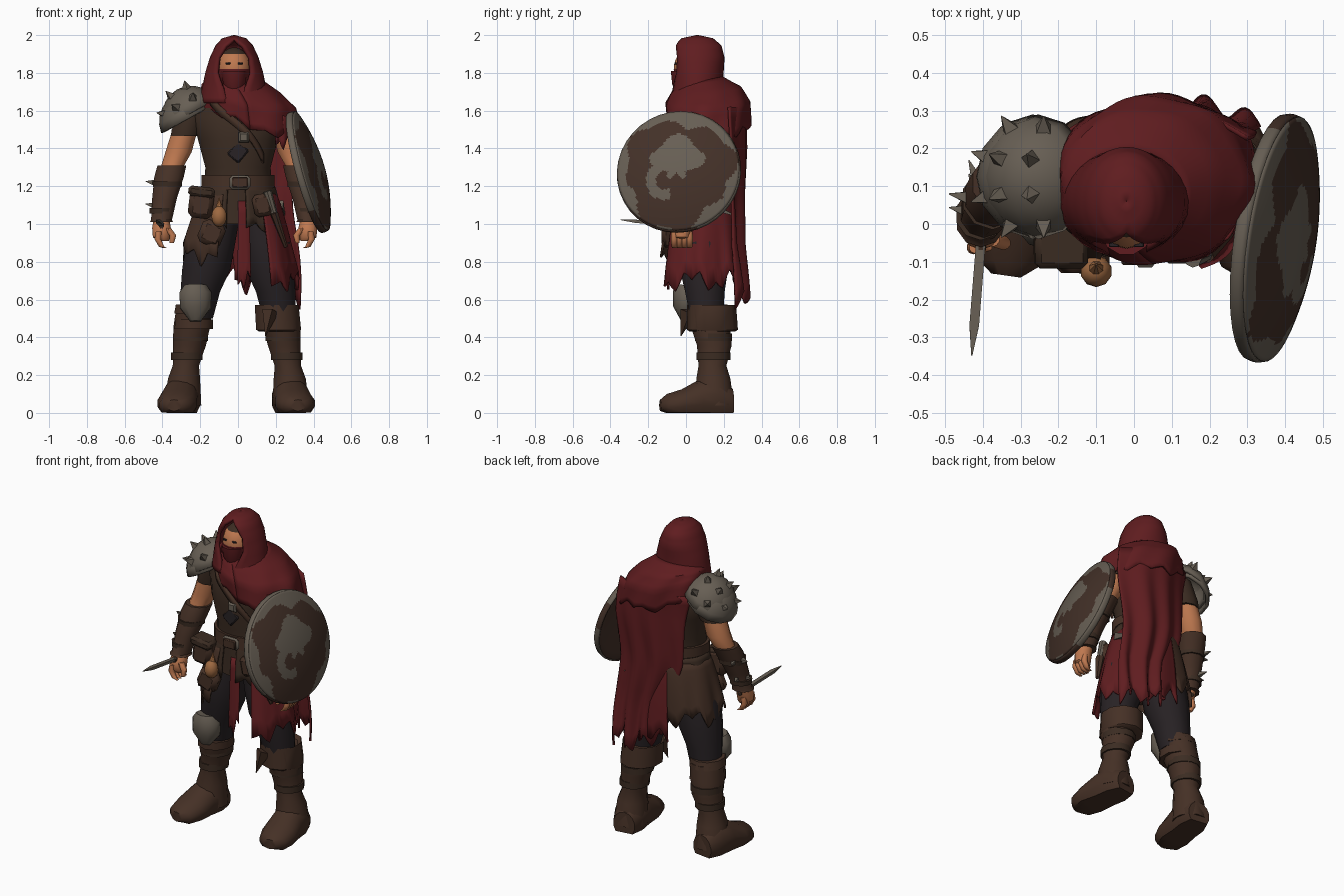
import bpy, bmesh
from math import sin, cos, pi, hypot
from mathutils import Matrix, Vector

cube = bpy.data.objects.get("Cube")
if cube:
    bpy.data.objects.remove(cube)


def material(name, *rgb):
    m = bpy.data.materials.new(name)
    m.use_nodes = True
    m.diffuse_color = (*rgb, 1)
    bsdf = next(n for n in m.node_tree.nodes if n.type == "BSDF_PRINCIPLED")
    bsdf.inputs["Base Color"].default_value = (*rgb, 1)
    bsdf.inputs["Roughness"].default_value = 0.9
    return m


RED = material("red cloth", .115, .012, .014)
LEATHER = material("brown leather", .06, .03, .019)
TUNIC = material("dark tunic", .044, .025, .016)
METAL = material("worn metal", .135, .113, .088)
SKIN = material("skin", .52, .19, .08)
TROUSERS = material("dark trousers", .021, .016, .018)
WOOD = material("shield wood", .056, .03, .021)
TAN = material("tan hide", .34, .14, .052)


def finish(name, verts, faces, mats, slots=None, thick=0):
    """Make an object, weld it, shade it and give it thickness."""
    me = bpy.data.meshes.new(name)
    me.from_pydata(verts, [], faces)
    for m in mats:
        me.materials.append(m)
    if slots:
        me.polygons.foreach_set("material_index", slots)
    bm = bmesh.new()
    bm.from_mesh(me)
    bmesh.ops.remove_doubles(bm, verts=bm.verts, dist=1e-5)
    bmesh.ops.recalc_face_normals(bm, faces=bm.faces)
    for f in bm.faces:
        f.smooth = True
    bm.to_mesh(me)
    bm.free()
    me.set_sharp_from_angle(angle=0.75)
    ob = bpy.data.objects.new(name, me)
    bpy.context.collection.objects.link(ob)
    if thick:
        mod = ob.modifiers.new("thickness", "SOLIDIFY")
        mod.thickness, mod.offset = thick, 0


def loft(name, rings, mat, n=12, frame=Matrix(), ground=False):
    """Skin elliptical rings (x, y, z, rx, ry) and cap both ends."""
    verts, faces = [], []
    for x, y, z, rx, ry in rings:
        for i in range(n):
            a = 2 * pi * (i + .5) / n
            p = frame @ Vector((x + rx * cos(a), y + ry * sin(a), z))
            if ground:
                p.z = max(p.z, 0)
            verts.append(p)
    for k in range(len(rings) - 1):
        for i in range(n):
            j = (i + 1) % n
            faces.append((k * n + i, k * n + j, k * n + n + j, k * n + n + i))
    faces += [tuple(range(n)), tuple(range(len(verts) - n, len(verts)))]
    finish(name, verts, faces, [mat])


def sheet(name, f, nu, nv, mats, thick=0, rule=None):
    """Surface f(u, v); rule(u, v) picks the material of a face."""
    verts = [f(i / nu, j / nv) for j in range(nv + 1) for i in range(nu + 1)]
    faces, slots, w = [], [], nu + 1
    for j in range(nv):
        for i in range(nu):
            k = j * w + i
            faces.append((k, k + 1, k + w + 1, k + w))
            slots.append(rule((i + .5) / nu, (j + .5) / nv) if rule else 0)
    finish(name, verts, faces, mats, slots, thick)


def at(rows, t):
    """Blend between the rows of a table."""
    t = min(max(t, 0), .9999) * (len(rows) - 1)
    k = int(t)
    return [a + (b - a) * (t - k) for a, b in zip(rows[k], rows[k + 1])]


def aim(base, direction):
    q = Vector(direction).to_track_quat("Z", "Y")
    return Matrix.Translation(base) @ q.to_matrix().to_4x4()


def spike(name, base, direction, r=.034, h=.048, mat=METAL, n=4):
    loft(name, [(0, 0, -.01, r, r), (0, 0, h, .002, .002)], mat, n, aim(base, direction))


def ball(name, c, r, mats, rule=None, n=16):
    sheet(name, lambda u, v: (c[0] + r[0] * sin(pi * v) * sin(2 * pi * u),
                              c[1] - r[1] * sin(pi * v) * cos(2 * pi * u),
                              c[2] + r[2] * cos(pi * v)), n, n, mats, rule=rule)


def box(name, loc, size, mat, tilt=0, bevel=.015):
    bm = bmesh.new()
    bmesh.ops.create_cube(bm, size=1)
    bmesh.ops.transform(bm, matrix=Matrix.Diagonal((*size, 1)), verts=bm.verts)
    bmesh.ops.bevel(bm, geom=bm.edges[:], offset=bevel, segments=1, affect="EDGES")
    bmesh.ops.transform(bm, matrix=Matrix.Translation(loc) @ Matrix.Rotation(tilt, 4, "Y"), verts=bm.verts)
    verts, faces = [v.co.copy() for v in bm.verts], [[v.index for v in f.verts] for f in bm.faces]
    bm.free()
    finish(name, verts, faces, [mat])


def jag(u, teeth, depth):
    return depth * (abs((u * teeth) % 1 * 2 - 1) + .6 * sin(u * teeth * 2.3))


# Torso, belt and chest strap
TORSO = [(0, .08, 1, .19, .15), (0, .08, 1.2, .18, .145), (0, .08, 1.3, .175, .145),
         (0, .09, 1.45, .215, .18), (0, .1, 1.57, .245, .17), (0, .1, 1.67, .18, .13), (0, .08, 1.76, .08, .08)]
loft("tunic", TORSO, TUNIC, 20)
loft("belt", [(0, .08, z, .195, .16) for z in (1.18, 1.26)], LEATHER, 20)
box("belt_buckle", (.01, -.085, 1.22), (.11, .03, .075), METAL)
box("buckle_center", (.01, -.099, 1.22), (.085, .02, .055), LEATHER, bevel=.005)


def strap(u, v):
    x, y, z, rx, ry = at(TORSO, .78 - .42 * u)
    a = -.75 + 1.5 * u
    return (x + (rx + .012) * sin(a), y - (ry + .012) * cos(a), z + .05 * v)


sheet("chest_strap", strap, 16, 1, [LEATHER], .015)
loft("strap_rivet", [(0, 0, 0, .04, .04), (0, 0, .015, .025, .025)], METAL, 4, aim((.03, -.1, 1.46), (0, -1, 0)))
box("tunic_patch", (.0, -.068, 1.38), (.08, .03, .09), TROUSERS, .7, .008)

# Head with hair, bare eye band and mask
ball("head", (-.02, .035, 1.82), (.09, .1, .115), [TUNIC, SKIN, RED],
     lambda u, v: 0 if v < .25 else 1 if v < .49 else 2)
for s in (-1, 1):
    box("eye", (-.02 + s * .033, -.055, 1.85), (.026, .012, .01), TROUSERS, 0, .002)
loft("mask_point", [(-.02, -.02, 1.68, .025, .025), (-.02, -.015, 1.74, .06, .06), (-.02, -.008, 1.81, .072, .075)], RED)

# Hood, open at the front: height, half sizes, opening
HOOD = [(1.64, .17, .14, .2), (1.72, .16, .13, .36), (1.8, .145, .13, .64), (1.88, .12, .135, .72),
        (1.94, .092, .12, .48), (1.975, .06, .08, 0), (1.992, 0, 0, 0)]


def hood(u, v):
    z, rx, ry, gap = at(HOOD, v)
    a = gap + (2 * pi - 2 * gap) * u
    return (-.02 + rx * sin(a), .06 - ry * cos(a), z)


sheet("hood", hood, 24, 18, [RED], .018)

# Cowl draped over the shoulders
COWL = [(1.755, -.015, .075, .14, .115), (1.715, .015, .11, .2, .18), (1.66, .05, .115, .245, .215), (1.56, .065, .118, .265, .215)]


def cowl(u, v):
    z, x, y, rx, ry = at(COWL, v)
    a = 2 * pi * u
    fold = 1 + .035 * sin(7 * a + 5 * v) * v
    z += v * (-.07 * sin(a) - .03 * cos(a) ** 2) - .02 * cos(a) * (1 - v) - v ** 4 * jag(u, 11, .03)
    return (x + rx * fold * sin(a), y - ry * fold * cos(a), z)


sheet("cowl", cowl, 66, 12, [RED], .015)
sheet("neck_fold", lambda u, v: ((.148 + .025 * cos(2 * pi * v)) * sin(2 * pi * u),
                                 .085 - (.12 + .025 * cos(2 * pi * v)) * cos(2 * pi * u),
                                 1.7 - .03 * sin(2 * pi * u) - .03 * cos(2 * pi * u) + .03 * sin(2 * pi * v)), 24, 8, [RED])

# Torn cape: height, left and right edge, depth
CAPE = [(1.62, -.2, .3, .315), (1.4, -.17, .31, .315), (1.15, -.13, .3, .3), (.9, -.06, .31, .295), (.65, -.02, .32, .315)]


def cape(u, v):
    z, x0, x1, y = at(CAPE, v)
    y += .022 * sin(19 * u + 3 * v) * (.1 + v) - .09 * (2 * u - 1) ** 2 * (1 - .4 * v)
    return (x0 + (x1 - x0) * u + .015 * sin(9 * v), y, z - v ** 6 * jag(u, 6, .065) + .12 * v ** 3 * (1 - u) ** 3)


sheet("cape", cape, 42, 16, [RED], .012)
sheet("torn_shoulder_cloth", lambda u, v: (.2 + .12 * u, -.05 + .16 * u * u + .01 * sin(12 * u),
                                           1.58 - .02 * u - v * (.11 + jag(u, 3, .05))), 18, 4, [RED], .01)


def skirt(name, a0, a1, top, low, flare, teeth, mat):
    def f(u, v):
        a = a0 + (a1 - a0) * u
        r = 1 + flare * v ** .8 + .05 * v * sin(9 * a)
        back = 1 - .2 * v * max(0, -cos(a))
        return (.19 * r * sin(a), .095 - .16 * r * back * cos(a), top + (low - top) * v - v ** 3 * jag(u, teeth, .06))
    sheet(name, f, teeth * 6, 6, [mat], .012)


skirt("red_skirt", .62, 3.4, 1.18, .73, .63, 8, RED)
skirt("front_rag", .0, .3, 1.12, .74, .15, 2, RED)
skirt("leather_skirt", 3.2, 5.9, 1.18, .87, .52, 7, LEATHER)
skirt("tunic_hem", .2, 6.0, 1.2, 1.04, .16, 11, TUNIC)

# Legs, boots and feet
for s, side in ((-1, "right"), (1, "left")):
    loft(side + "_thigh", [(s * x, y, z, r, r) for x, y, z, r in
         ((.1, .09, 1.08, .12), (.145, .09, .9, .135), (.168, .095, .76, .132), (.2, .1, .64, .108), (.22, .11, .5, .09))], TROUSERS)
    loft(side + "_boot", [(s * x - .006, y, z, r, r * 1.06) for x, y, z, r in
         ((.225, .12, .55, .1), (.24, .13, .45, .1), (.25, .15, .36, .09), (.27, .14, .25, .072),
          (.28, .145, .18, .088), (.285, .15, .04, .1))], LEATHER)
    foot = aim((s * .275 - .01, .245, .05), (s * .14, -1, 0))
    loft(side + "_foot", [(0, 0, 0, .07, .08), (0, .02, .08, .1, .14), (0, .02, .17, .098, .11), (0, 0, .27, .108, .075),
                          (0, -.01, .35, .085, .06), (0, -.01, .385, .04, .03)], LEATHER, 14, foot, True)
    for z in (.3, .4):
        loft(side + "_boot_strap", [(s * (.325 - .2 * z) - .006, .145, z + d, .056 + .1 * z, .066 + .09 * z) for d in (-.02, .02)], TUNIC)
loft("left_boot_cuff", [(.22, .14, .43, .112, .12), (.215, .14, .44, .125, .135), (.205, .135, .57, .122, .13), (.205, .135, .55, .1, .11)], LEATHER, 10)
spike("left_cuff_flap", (.17, .01, .53), (-.2, -.3, -1), .045, .13, LEATHER)
for z in (.47, .55):
    loft("knee_strap", [(-.235, .115, z - .025, .108, .115), (-.23, .11, z + .025, .104, .11)], LEATHER, 10)
loft("knee_guard", [(0, 0, -.1, .03, .02), (0, 0, -.03, .085, .07), (0, 0, .05, .09, .08), (0, .01, .09, .06, .06)],
     METAL, 10, aim((-.225, .005, .585), (0, .12, 1)))

# Arms, bracers and hands
for s, side, dx in ((-1, "right", 0), (1, "left", -.035)):
    def limb(name, rows, mat):
        loft(side + name, [(s * x + dx, y, z, r, r) for x, y, z, r in rows], mat, 10)
    limb("_sleeve", ((.22, .12, 1.62, .085), (.27, .125, 1.5, .085), (.28, .125, 1.465, .08)), TUNIC)
    limb("_upper_arm", ((.28, .125, 1.5, .07), (.315, .125, 1.38, .073), (.35, .11, 1.3, .062), (.365, .08, 1.24, .06)), SKIN)
    limb("_bracer", ((.35, .11, 1.31, .08), (.365, .08, 1.25, .082), (.39, .04, 1.13, .068), (.405, .01, 1.02, .058), (.405, .005, 1.01, .066)), LEATHER)
    limb("_palm", ((.405, .01, 1.03, .042), (.405, -.015, .98, .052), (.405, -.02, .93, .048), (.395, -.02, .91, .03)), SKIN)
    for i in range(4):
        y = -.062 + i * .027
        limb("_finger", ((.42, y, .96, .016), (.425, y, .92, .018), (.405, y, .88, .015), (.385, y, .872, .01)), SKIN)
    limb("_thumb", ((.375, -.04, .98, .02), (.345, -.05, .94, .019), (.35, -.05, .9, .012)), SKIN)
    for z in (1.07, 1.21):
        x, y = .405 - (z - 1.07) * .22, .025 + (z - 1.07) * .3
        limb("_bracer_strap", ((x, y, z - .014, .066 + (z - 1.07) * .1), (x, y, z + .014, .068 + (z - 1.07) * .1)), TUNIC)
for z in (1.1, 1.22):
    spike("bracer_spike", (-.45, .03 + (z - 1.08) * .3, z), (-1, .2, .15), .022, .04)
    spike("bracer_spike", (-.42, .085 + (z - 1.08) * .3, z), (-.4, 1, .1), .02, .045)

# Knife in the right hand
loft("knife_grip", [(0, 0, 0, .015, .015), (0, 0, .11, .015, .015)], TUNIC, 8, aim((-.405, .04, .985), (0, -1, .06)))
loft("knife_blade", [(0, 0, 0, .018, .012), (0, 0, .22, .018, .012), (0, 0, .3, .002, .001)], METAL, 4, aim((-.405, -.05, .995), (-.08, -1, .09)))

# Spiked pauldron on the right shoulder, two overlapping plates
def dome(a, t, k):
    frame = aim((-.24 - .015 * k, .125, 1.565 - .03 * k), (-.5, 0, .9))
    return frame @ Vector((.158 * sin(t) * cos(a), .152 * sin(t) * sin(a), .16 * cos(t)))


for k in range(2):
    sheet("pauldron_plate", lambda u, v: dome(2 * pi * u, 1.42 * v, k), 12, 5, [METAL], .018)
for t, count in ((.42, 4), (1, 8)):
    for i in range(count):
        p = dome(2 * pi * (i + .5) / count, t, 0)
        if p.x < -.22:
            spike("pauldron_spike", p, p - Vector((-.24, .125, 1.565)))

# Round shield on the left arm, tilted outwards
normal = Vector((1, -.15, .28)).normalized()
across = Vector((0, 0, 1)).cross(normal).normalized()
upward = normal.cross(across)


def disc(u, v, drop=0):
    a, r = 2 * pi * u, .325 * v
    rise = .063 * (1 - v ** 2) - drop
    return Vector((.387, -.04, 1.28)) + across * r * cos(a) + upward * r * sin(a) + normal * rise


def worn(u, v):
    a = 2 * pi * u
    x, y = v * cos(a), v * sin(a)
    blot = hypot(x / .4, (y - .2) / .34) < 1 + .16 * sin(5 * a)
    tail = abs(hypot(x + .18, y + .2) - .24) < .085 and y < .1 and x < -.1
    rim = v > .88 + .09 * sin(3 * a + .6) + .05 * sin(8 * a) - .05 * sin(a)
    return 1 if blot or tail or rim else 0


sheet("shield_face", disc, 96, 28, [WOOD, METAL], .008, worn)
sheet("shield_back", lambda u, v: disc(u, v, .02), 36, 6, [WOOD], .026)
sheet("shield_rim", lambda u, v: disc(u, 1.0 + .01 * sin(pi * v), .035 * v), 36, 3, [METAL, WOOD], .008,
      lambda u, v: int(.62 < u < .8 or u < .08))

# Pouches and hip knife
box("large_pouch", (-.195, -.05, 1.11), (.13, .11, .16), LEATHER, .12, .025)
box("pouch_flap", (-.193, -.06, 1.17), (.14, .115, .055), TUNIC, .12)
box("low_pouch", (-.14, -.09, .95), (.13, .08, .13), LEATHER, .4, .025)
box("left_pouch", (.13, -.075, 1.1), (.1, .06, .12), LEATHER, -.2, .02)
ball("tan_pouch", (-.1, -.125, 1.04), (.042, .042, .055), [TAN], n=10)
spike("tan_pouch_neck", (-.1, -.12, 1.07), (0, .2, 1), .028, .07, TAN, 8)
loft("hip_knife_handle", [(0, 0, 0, .018, .018), (0, 0, .12, .024, .024)], METAL, 8, aim((.19, -.08, 1.06), (-.3, -.1, 1)))
loft("hip_sheath", [(0, 0, 0, .026, .02), (0, 0, .2, .012, .01)], LEATHER, 6, aim((.19, -.08, 1.06), (.35, .3, -1)))
spike("hip_scabbard_tip", (.22, .12, 1.1), (.2, 1, -.4), .03, .16)
